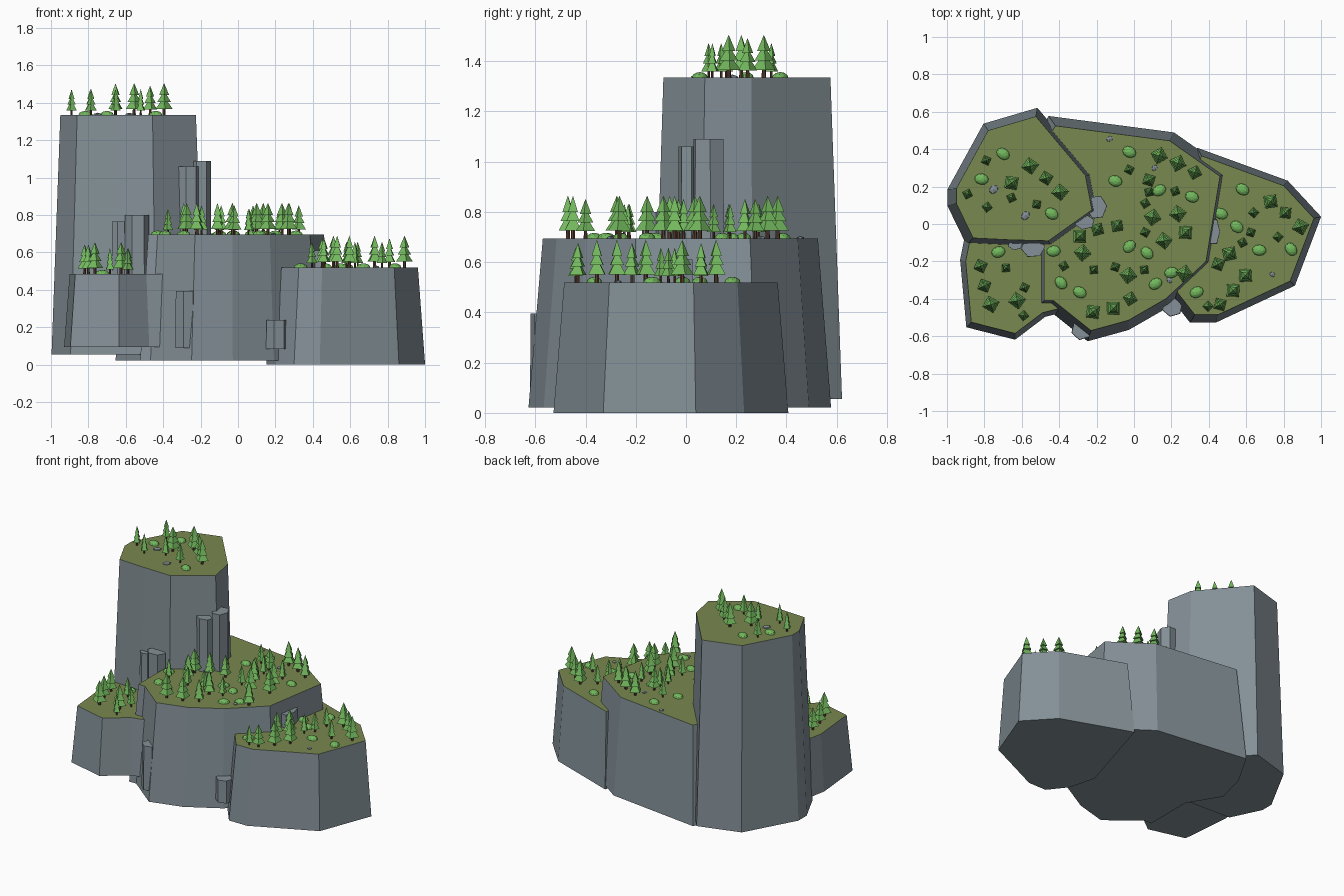
import bpy, bmesh, math, random
from mathutils import Matrix, Vector

if "Cube" in bpy.data.objects:
    bpy.data.objects.remove(bpy.data.objects["Cube"])

random.seed(4)


def material(name, rgb):
    m = bpy.data.materials.new(name)
    m.diffuse_color = (*rgb, 1)
    m.use_nodes = True
    m.node_tree.nodes["Principled BSDF"].inputs["Base Color"].default_value = m.diffuse_color
    return m


STONE = material("stone", (0.23, 0.28, 0.31))
GRASS = material("grass", (0.19, 0.25, 0.08))
LEAF = material("leaf", (0.17, 0.48, 0.11))
BARK = material("bark", (0.10, 0.05, 0.03))


def finish(name, bm, mats):
    bmesh.ops.recalc_face_normals(bm, faces=bm.faces)
    me = bpy.data.meshes.new(name)
    bm.to_mesh(me)
    bm.free()
    for m in mats:
        me.materials.append(m)
    ob = bpy.data.objects.new(name, me)
    bpy.context.collection.objects.link(ob)
    return ob


def frustum(name, outline, z0, z1, centre, flare, mats):
    """Straight-walled block whose foot is the top outline scaled by flare."""
    bm = bmesh.new()
    c = Vector(centre)
    top = [bm.verts.new((x, y, z1)) for x, y in outline]
    low = [bm.verts.new((*(c + (Vector(p) - c) * flare), z0)) for p in outline]
    n = len(outline)
    for i in range(n):
        j = (i + 1) % n
        bm.faces.new((low[i], low[j], top[j], top[i]))
    bm.faces.new(low[::-1])
    bm.faces.new(top).material_index = len(mats) - 1
    return finish(name, bm, mats)


def column(name, x, y, sx, sy, z0, z1, turn=0.3):
    """Six-sided rock column leaning against a cliff."""
    pts = [(x + sx / 2 * math.cos(turn + i * math.pi / 3),
            y + sy / 2 * math.sin(turn + i * math.pi / 3)) for i in range(6)]
    frustum(name, pts, z0, z1, (x, y), 1.04, [STONE])


def cone(bm, x, y, z, r1, r2, h, sides, turn, mat):
    mtx = Matrix.Translation((x, y, z + h / 2)) @ Matrix.Rotation(turn, 4, 'Z')
    vs = bmesh.ops.create_cone(bm, cap_ends=True, segments=sides, radius1=r1,
                               radius2=r2, depth=h, matrix=mtx)["verts"]
    for f in {f for v in vs for f in v.link_faces}:
        f.material_index = mat


def forest(name, z, trees):
    """Four-sided conifers: trunk plus three stacked tiers."""
    bm = bmesh.new()
    for x, y, s in trees:
        h, r, a = 0.17 * (0.5 + 0.5 * s), 0.047 * s, random.uniform(0, 1.57)
        cone(bm, x, y, z - 0.01, 0.2 * r, 0.16 * r, 0.3 * h + 0.01, 6, a, 1)
        for base, height, width in ((0.18, 0.40, 1), (0.40, 0.36, 0.8), (0.62, 0.38, 0.58)):
            cone(bm, x, y, z + base * h, r * width, 0, height * h, 4, a, 0)
    finish(name, bm, [LEAF, BARK])


def mounds(name, z, spots, r, h, sub, mat):
    """Flattened balls: bushes or pebbles."""
    bm = bmesh.new()
    for x, y in spots:
        mtx = (Matrix.Translation((x, y, z)) @ Matrix.Rotation(random.uniform(-1, 1), 4, 'Z')
               @ Matrix.Diagonal((r, r * 0.78, h, 1)))
        bmesh.ops.create_icosphere(bm, subdivisions=sub, radius=1, matrix=mtx)
    finish(name, bm, [mat])


L, M, S = 1.0, 0.85, 0.62

# Four plateaus with grassy tops
frustum("tall_cliff", [(-.95, .19), (-.95, .11), (-.86, -.075), (-.66, -.085), (-.457, -.09),
                       (-.225, .075), (-.26, .26), (-.525, .575), (-.78, .50)],
        0.055, 1.335, (-.59, .22), 1.13, [STONE, GRASS])
frustum("middle_cliff", [(-.42, .525), (.19, .445), (.46, .255), (.385, -.2), (.17, -.40),
                         (-.03, -.515), (-.23, -.57), (-.43, -.41), (-.48, -.41),
                         (-.48, -.1), (-.6, .1), (-.55, .3)],
        0.022, 0.695, (-.05, 0), 1.10, [STONE, GRASS])
frustum("left_cliff", [(-.88, -.10), (-.9, -.2), (-.87, -.525), (-.635, -.585), (-.49, -.475),
                       (-.39, -.45), (-.35, -.25), (-.45, -.05), (-.8, 0)],
        0.095, 0.485, (-.63, -.28), 1.11, [STONE, GRASS])
frustum("right_cliff", [(.36, .365), (.80, .205), (.962, .03), (.835, -.305), (.45, -.485),
                        (.325, -.485), (.235, -.37), (.19, -.2), (.28, .1)],
        0, 0.52, (.58, -.06), 1.10, [STONE, GRASS])

# Rock columns against the cliffs
column("column_tall_a", -.265, .01, .11, .08, .5, 1.06)
column("column_tall_b", -.2, .09, .11, .13, .5, 1.09, 0.1)
column("column_left_a", -.635, -.11, .08, .06, .3, .765)
column("column_left_b", -.54, -.125, .13, .11, .3, .80, 0.1)
column("column_front", -.28, -.565, .11, .11, .09, .395)
column("column_low", .205, -.445, .11, .10, .085, .24)
column("column_right", .425, -.04, .07, .15, .45, .61, 0)

# Trees on each plateau
forest("tall_cliff_trees", 1.335, [
    (-.79, .34, S), (-.555, .31, L), (-.655, .22, L), (-.47, .245, M), (-.395, .17, L),
    (-.52, .105, S), (-.785, .09, S), (-.89, .16, S), (-.655, .14, S)])
forest("left_cliff_trees", 0.485, [
    (-.82, -.225, M), (-.685, -.235, S), (-.8, -.33, M), (-.765, -.43, L),
    (-.625, -.41, L), (-.585, -.34, S), (-.59, -.49, S)])
forest("middle_cliff_trees", 0.695, [
    (.135, .365, L), (.235, .325, L), (.325, .275, M), (-.025, .29, S), (.08, .235, M),
    (.08, .17, S), (.22, .175, S), (.06, .11, S), (.1, .035, L), (.235, .055, L),
    (-.09, -.01, M), (-.195, -.03, M), (-.29, -.065, L), (.06, -.045, S), (.275, -.045, L),
    (.16, -.09, L), (-.275, -.155, L), (-.375, -.225, S), (-.215, -.245, S), (-.1, -.23, S),
    (-.03, -.275, L), (.055, -.245, S), (.27, -.265, L), (-.02, -.4, M), (-.11, -.45, L),
    (-.22, -.47, L)])
forest("right_cliff_trees", 0.52, [
    (.73, .12, L), (.81, .06, M), (.89, -.015, L), (.625, -.045, S), (.58, -.1, S),
    (.64, .06, S), (.77, -.07, S), (.51, -.16, L), (.45, -.215, M), (.595, -.275, L),
    (.53, -.355, L), (.46, -.43, M), (.395, -.44, S)])

# Bushes and pebbles
bush = (0.038, 0.022, 2, LEAF)
mounds("tall_cliff_bushes", 1.335, [(-.7, .375), (-.815, .24), (-.44, .055)], *bush)
mounds("left_cliff_bushes", 0.485, [(-.725, -.15)], *bush)
mounds("middle_cliff_bushes", 0.695, [
    (-.025, .385), (-.1, .23), (.135, .18), (.31, .145), (-.43, -.145), (-.025, -.12),
    (.07, -.155), (-.39, -.315), (-.29, -.365), (.115, -.32), (.2, -.26)], *bush)
mounds("right_cliff_bushes", 0.52, [
    (.58, .185), (.465, .055), (.55, -.015), (.67, -.14), (.84, -.135), (.335, -.365)], *bush)
mounds("tall_cliff_pebbles", 1.335, [(-.75, .185), (-.58, .045)], .03, .012, 1, STONE)
mounds("middle_cliff_pebbles", 0.695, [(-.13, .455), (.11, .3), (.19, -.3)], .02, .01, 1, STONE)
mounds("right_cliff_pebbles", 0.52, [(.74, -.27)], .018, .01, 1, STONE)
